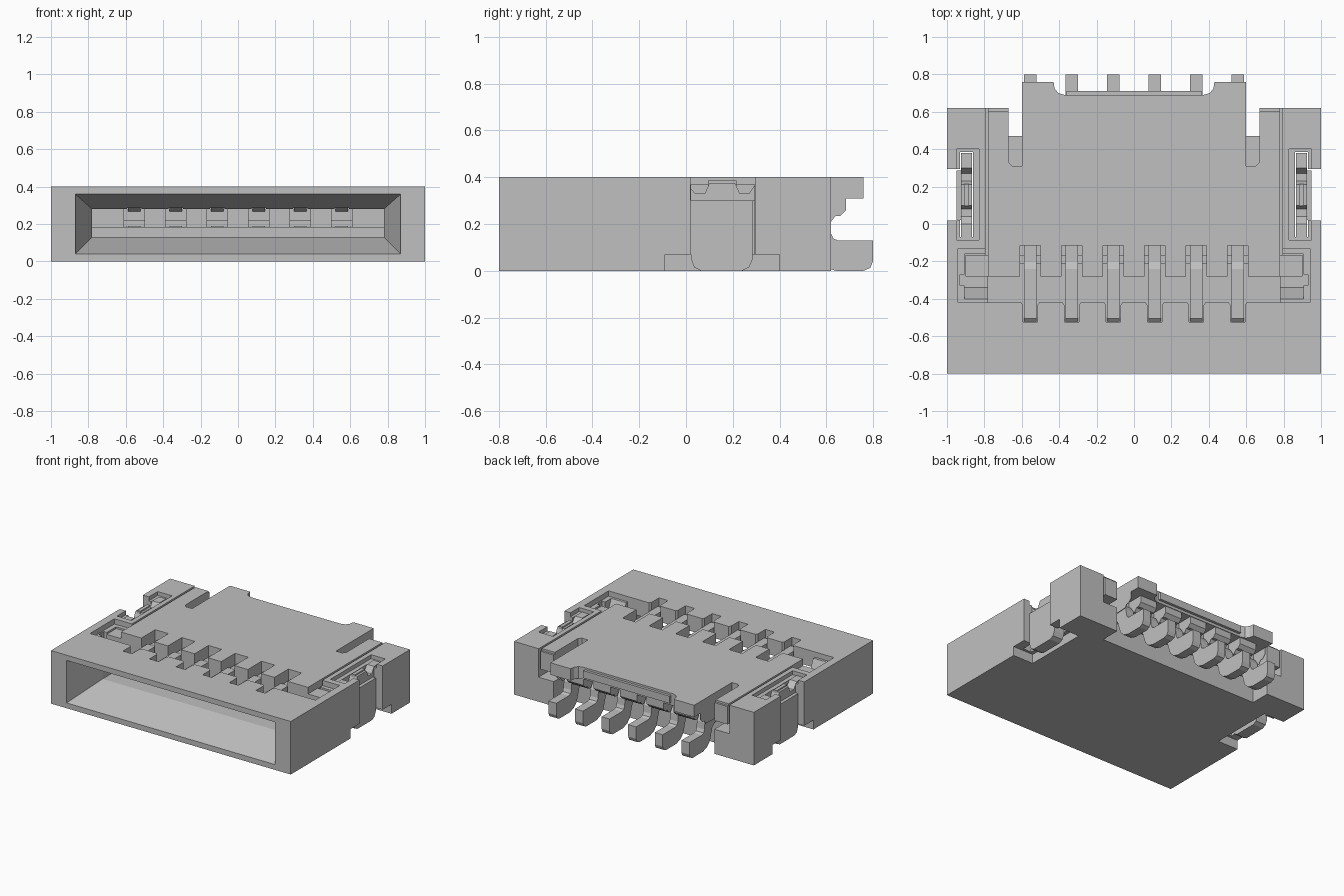
import bpy, bmesh, math
from mathutils import Vector

if "Cube" in bpy.data.objects:
    bpy.data.objects.remove(bpy.data.objects["Cube"], do_unlink=True)

grey = bpy.data.materials.new("light grey")
grey.use_nodes = True
grey.diffuse_color = (0.53, 0.53, 0.53, 1)
grey.node_tree.nodes["Principled BSDF"].inputs["Base Color"].default_value = (0.53, 0.53, 0.53, 1)

PINS = [(i - 2.5) * 0.222 for i in range(6)]


def loft(name, a, b):
    """Solid between two matching point loops."""
    bm = bmesh.new()
    va = [bm.verts.new(p) for p in a]
    vb = [bm.verts.new(p) for p in b]
    n = len(va)
    bm.faces.new(va)
    bm.faces.new(vb)
    for i in range(n):
        bm.faces.new((va[i], va[(i + 1) % n], vb[(i + 1) % n], vb[i]))
    bmesh.ops.recalc_face_normals(bm, faces=bm.faces)
    me = bpy.data.meshes.new(name)
    bm.to_mesh(me)
    bm.free()
    me.materials.append(grey)
    ob = bpy.data.objects.new(name, me)
    bpy.context.scene.collection.objects.link(ob)
    return ob


def box(name, x0, x1, y0, y1, z0, z1):
    r = [(x0, y0), (x1, y0), (x1, y1), (x0, y1)]
    return loft(name, [(x, y, z0) for x, y in r], [(x, y, z1) for x, y in r])


def side_profile(name, pts, x0, x1):
    """Extrude a (y, z) outline along x."""
    return loft(name, [(x0, y, z) for y, z in pts], [(x1, y, z) for y, z in pts])


def plan(name, pts, z0, z1):
    """Extrude an (x, y) outline along z."""
    return loft(name, [(x, y, z0) for x, y in pts], [(x, y, z1) for x, y in pts])


def span(s, a, b):
    return sorted((s * a, s * b))


def combine(target, others, op='DIFFERENCE'):
    for o in others:
        m = target.modifiers.new("bool", 'BOOLEAN')
        m.object, m.operation, m.solver = o, op, 'EXACT'
        bpy.context.view_layer.update()
        dg = bpy.context.evaluated_depsgraph_get()
        me = bpy.data.meshes.new_from_object(target.evaluated_get(dg))
        target.modifiers.clear()
        target.data = me
        bpy.data.objects.remove(o, do_unlink=True)


# Housing: block with mouth, slot, flap recess and rear opening
housing = box("housing", -1, 1, -0.8, 0.62, 0, 0.4)


def mouth_ring(y, w, z0, z1):
    return [(-w, y, z0), (w, y, z0), (w, y, z1), (-w, y, z1)]


cuts = [
    loft("mouth", mouth_ring(-0.8001, 0.87, 0.04, 0.36), mouth_ring(-0.5, 0.78, 0.13, 0.28)),
    box("slot", -0.78, 0.78, -0.505, -0.28, 0.13, 0.28),
    box("slit", -0.78, 0.78, -0.29, 0.15, 0.13, 0.2),
    box("window", -0.78, 0.78, -0.42, -0.2, 0.19, 0.5),
    box("flap_recess", -0.795, 0.795, -0.28, 0.7, 0.185, 0.5),
    box("rear_gap", -0.67, 0.67, 0.47, 0.7, -0.1, 0.5),
]
for s in (-1, 1):
    # axle wells with a shallow surrounding step
    cuts += [box("well_step", *span(s, 0.77, 0.94), -0.42, -0.13, 0.36, 0.5),
             side_profile("well", [(-0.41, 0.38), (-0.34, 0.22), (-0.16, 0.22), (-0.16, 0.38)],
                          *span(s, 0.77, 0.905)),
             box("well_notch", *span(s, 0.9, 0.93), -0.33, -0.27, 0.22, 0.5)]
    # side clip cut-outs
    cuts += [box("side_cut", *span(s, 0.945, 1.1), 0.02, 0.295, -0.1, 0.5),
             box("foot_cut", *span(s, 0.83, 1.1), -0.09, 0.4, -0.1, 0.07),
             box("clip_step", *span(s, 0.83, 0.95), -0.085, 0.4, 0.37, 0.5),
             box("clip_slot", *span(s, 0.86, 0.93), -0.07, 0.385, 0.05, 0.39),
             box("clip_well", *span(s, 0.86, 0.96), 0.021, 0.294, 0.05, 0.5)]
for x in PINS:
    # tapered pin notches in the front roof
    cuts.append(plan("pin_notch", [(x - 0.038, -0.525), (x + 0.038, -0.525), (x + 0.038, -0.435),
                                   (x + 0.052, -0.415), (x - 0.052, -0.415), (x - 0.038, -0.435)],
                     0.27, 0.5))
combine(housing, cuts)

# Flap: plate with rear horns, side ears and pin windows
half = [(0.78, -0.28), (0.78, 0.605), (0.67, 0.605), (0.67, 0.33), (0.65, 0.31), (0.6, 0.31),
        (0.6, 0.76), (0.43, 0.76), (0.425, 0.725), (0.405, 0.70), (0.37, 0.69)]
flap = plan("flap", half + [(-x, y) for x, y in reversed(half)], 0.31, 0.4)
flap_body = side_profile("flap_body", [(-0.28, 0.18), (-0.28, 0.33), (0.3, 0.33), (0.3, 0.2)],
                         -0.78, 0.78)
combine(flap, [flap_body], 'UNION')
combine(flap, [box("pin_window", x - 0.055, x + 0.055, -0.3, -0.115, 0.1, 0.5) for x in PINS])
box("flap_rear_lip", -0.36, 0.36, 0.67, 0.71, 0.33, 0.385)
box("flap_underside", -0.6, 0.6, 0.28, 0.56, 0.24, 0.32)

# Teeth of the flap between the tails
for i in range(7):
    x = (i - 3) * 0.222
    a, b = max(x - 0.07, -0.6), min(x + 0.07, 0.6)
    side_profile("flap_tooth", [(0.4, 0.2), (0.62, 0.21), (0.64, 0.235), (0.66, 0.235),
                                (0.685, 0.26), (0.685, 0.315), (0.4, 0.315)], a, b)

# Contacts: upper beam in the window, bent solder tail behind
tail = [(0.4, 0.27), (0.55, 0.27), (0.59, 0.25), (0.615, 0.21), (0.62, 0.16), (0.63, 0.138),
        (0.65, 0.13), (0.8, 0.13), (0.8, 0.04), (0.788, 0.012), (0.76, 0), (0.64, 0),
        (0.59, 0.015), (0.555, 0.05), (0.54, 0.1), (0.525, 0.145), (0.49, 0.17), (0.4, 0.17)]
for x in PINS:
    side_profile("contact_tail", tail, x - 0.033, x + 0.033)
    side_profile("contact_beam", [(-0.522, 0.285), (-0.522, 0.33), (-0.505, 0.345), (-0.24, 0.345),
                                  (-0.2, 0.33), (-0.08, 0.33), (-0.08, 0.26), (-0.2, 0.26),
                                  (-0.26, 0.285)], x - 0.033, x + 0.033)
    box("window_bridge", x - 0.056, x + 0.056, -0.215, -0.165, 0.22, 0.31)

for s in (-1, 1):
    # Flap axle end, ear under-block, and step beside the recess
    box("flap_axle", *span(s, 0.7, 0.9), -0.28, -0.165, 0.22, 0.35)
    box("flap_ear", *span(s, 0.67, 0.78), 0.28, 0.62, 0.25, 0.385)
    # Side clip: solder plate with rounded foot, and arched top strip
    side_profile("clip_plate", [(0.022, 0.05), (0.035, 0.015), (0.065, 0), (0.24, 0), (0.27, 0.015),
                                (0.285, 0.05), (0.285, 0.3), (0.022, 0.3)], *span(s, 0.865, 0.95))
    side_profile("clip_strip", [(-0.08, 0.3), (-0.08, 0.375), (0.0, 0.375), (0.04, 0.33),
                                (0.08, 0.33), (0.1, 0.375), (0.21, 0.375), (0.23, 0.33),
                                (0.27, 0.33), (0.3, 0.375), (0.38, 0.375), (0.38, 0.3)],
                 *span(s, 0.865, 0.925))
    box("clip_ridge", *span(s, 0.882, 0.908), 0.095, 0.215, 0.36, 0.385)
